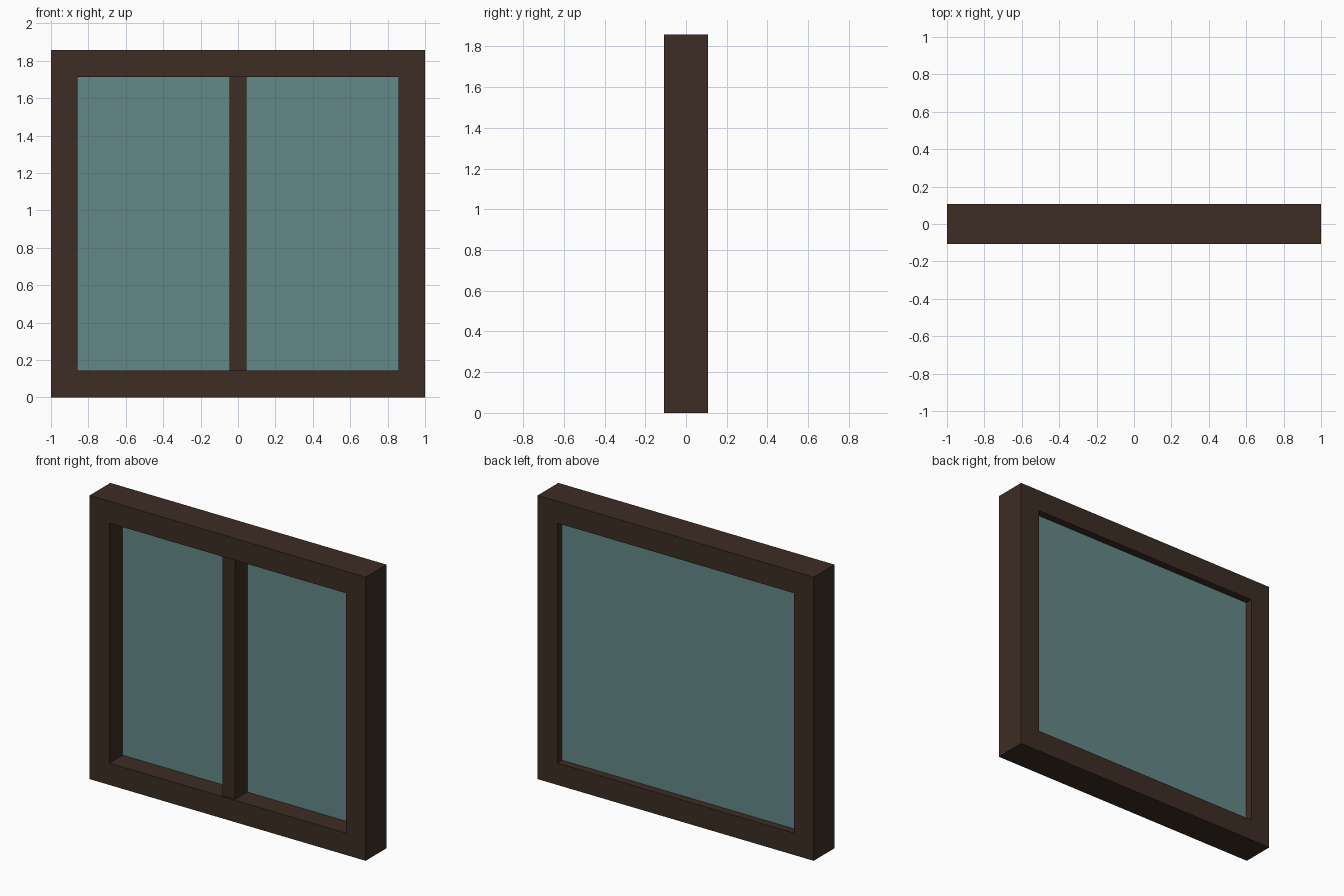
import bpy, bmesh

if "Cube" in bpy.data.objects:
    bpy.data.objects.remove(bpy.data.objects["Cube"])

W, H, D = 1.0, 1.857, 0.1075      # half width, height, half depth
BORDER = 0.143                    # frame border width


def material(name, rgb):
    m = bpy.data.materials.new(name)
    m.diffuse_color = (*rgb, 1.0)
    m.use_nodes = True
    m.node_tree.nodes["Principled BSDF"].inputs["Base Color"].default_value = m.diffuse_color
    return m


WOOD = material("dark brown wood", (0.047, 0.026, 0.0175))
GLASS = material("teal glass", (0.125, 0.247, 0.243))


def add_object(name, bm, mat):
    bmesh.ops.recalc_face_normals(bm, faces=bm.faces)
    mesh = bpy.data.meshes.new(name)
    bm.to_mesh(mesh)
    bm.free()
    mesh.materials.append(mat)
    ob = bpy.data.objects.new(name, mesh)
    bpy.context.collection.objects.link(ob)
    return ob


def box(name, x, y, z, mat):
    """Box from (min, max) ranges on each axis."""
    bm = bmesh.new()
    bmesh.ops.create_cube(bm, size=1.0)
    for v in bm.verts:
        v.co = [r[0] if c < 0 else r[1] for c, r in zip(v.co, (x, y, z))]
    return add_object(name, bm, mat)


# Outer frame: a rectangular cross-section swept around the opening
bm = bmesh.new()
loops = []
for inset, y in ((0, -D), (0, D), (BORDER, D), (BORDER, -D)):
    x, lo, hi = W - inset, inset, H - inset
    loops.append([bm.verts.new(p) for p in
                  ((-x, y, lo), (x, y, lo), (x, y, hi), (-x, y, hi))])
for i in range(4):
    a, b = loops[i], loops[(i + 1) % 4]
    for j in range(4):
        k = (j + 1) % 4
        bm.faces.new((a[j], a[k], b[k], b[j]))
add_object("window_frame", bm, WOOD)

# Glass pane set towards the back of the frame
inner = W - BORDER
box("glass_pane", (-inner, inner), (0.03, 0.057), (BORDER, H - BORDER), GLASS)

# Central upright in front of the glass, slightly behind the frame face
box("center_mullion", (-0.046, 0.046), (-0.096, 0.03), (BORDER, H - BORDER), WOOD)
